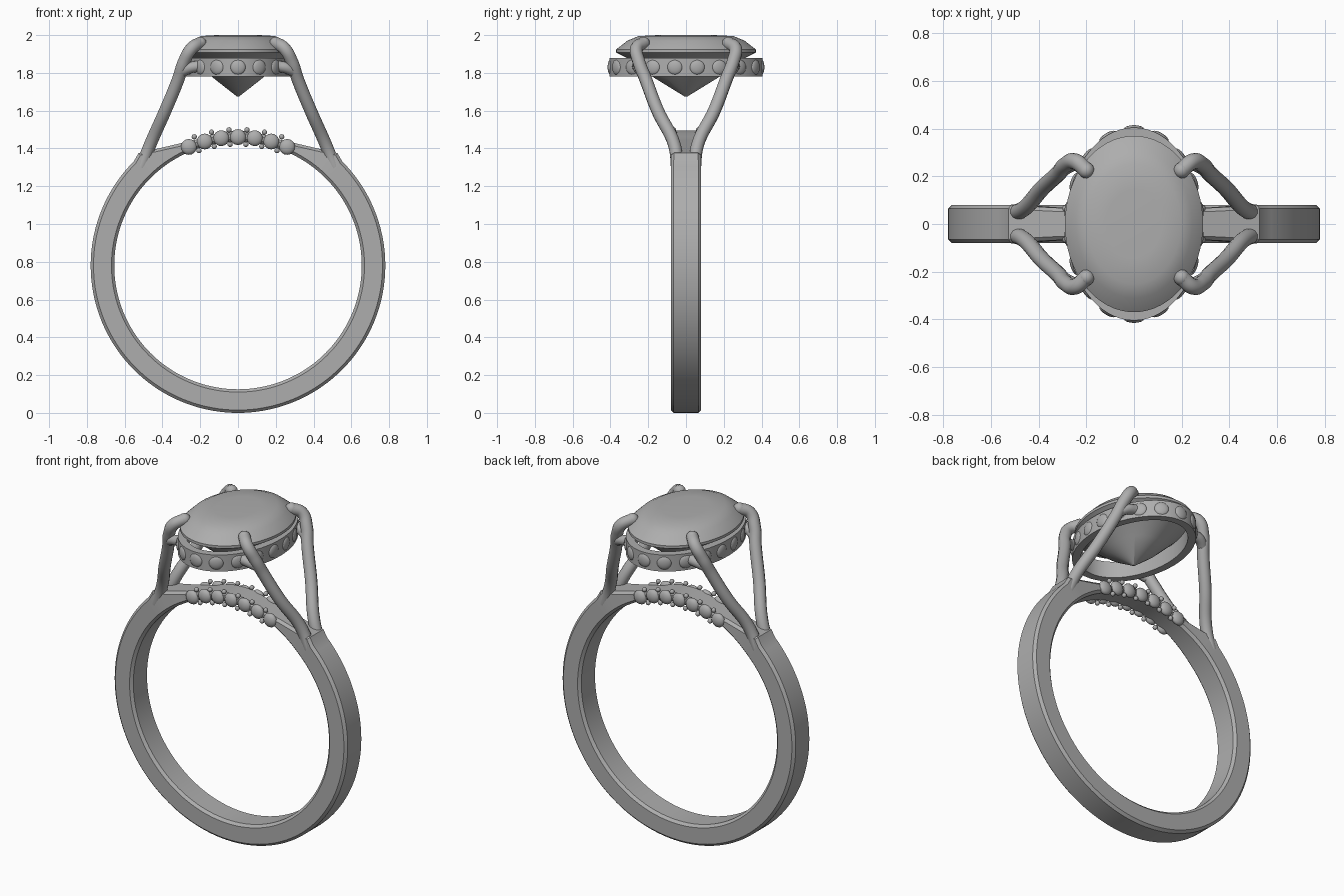
import bpy, bmesh, math
from mathutils import Vector, Matrix

cube = bpy.data.objects.get("Cube")
if cube:
    bpy.data.objects.remove(cube, do_unlink=True)

metal = bpy.data.materials.new("satin_grey")
metal.use_nodes = True
GREY = (0.42, 0.42, 0.42, 1)
metal.diffuse_color = GREY
metal.node_tree.nodes["Principled BSDF"].inputs["Base Color"].default_value = GREY


def finish(ob, angle=30):
    ob.data.materials.clear()
    ob.data.materials.append(metal)
    bpy.ops.object.select_all(action='DESELECT')
    ob.select_set(True)
    bpy.context.view_layer.objects.active = ob
    bpy.ops.object.shade_smooth_by_angle(angle=math.radians(angle))
    return ob


def from_bmesh(name, bm, angle=30):
    bmesh.ops.recalc_face_normals(bm, faces=bm.faces)
    me = bpy.data.meshes.new(name)
    bm.to_mesh(me)
    bm.free()
    ob = bpy.data.objects.new(name, me)
    bpy.context.collection.objects.link(ob)
    return finish(ob, angle)


def skin(bm, loops, close_rows):
    """Join equal-length rows of points with quads; each row is a closed loop."""
    rows = [[bm.verts.new(p) for p in loop] for loop in loops]
    n = len(rows[0])
    for i in range(len(rows) if close_rows else len(rows) - 1):
        a, b = rows[i], rows[(i + 1) % len(rows)]
        for j in range(n):
            k = (j + 1) % n
            bm.faces.new((a[j], a[k], b[k], b[j]))
    return rows


def add_bead(bm, pos, radius, normal=(0, 0, 1), depth=None, segs=16):
    """Round stone, flattened along its normal."""
    turn = Vector((0, 0, 1)).rotation_difference(Vector(normal)).to_matrix().to_4x4()
    size = Matrix.Diagonal((radius, radius, depth or radius, 1))
    bmesh.ops.create_uvsphere(bm, u_segments=segs, v_segments=segs // 2 + 2, radius=1,
                              matrix=Matrix.Translation(pos) @ turn @ size)


# Finger band with a lowered bridge across the top
CZ, R_OUT, R_IN, CH = 0.78, 0.78, 0.655, 0.015
CREST = [(0, 1.495), (0.06, 1.492), (0.12, 1.479), (0.2, 1.452), (0.54, 1.372)]


def crest_height(x):
    for (x0, z0), (x1, z1) in zip(CREST, CREST[1:]):
        if x <= x1:
            return z0 + (z1 - z0) * (x - x0) / (x1 - x0)


bm = bmesh.new()
sections = []
SEGS = 144
for i in range(SEGS):
    t = math.tau * i / SEGS
    d = Vector((math.sin(t), 0, math.cos(t)))
    c = Vector((0, 0, CZ))
    outer = c + d * R_OUT
    w = 0.08
    if d.z > 0 and abs(outer.x) < 0.54:
        outer.z = crest_height(abs(outer.x))
        w = 0.068 + 0.012 * max(0, (abs(outer.x) - 0.34) / 0.2)
    inner = c + d * R_IN
    section = []
    for p, y in ((inner, -w + CH), (inner + d * CH, -w), (outer - d * CH, -w), (outer, -w + CH),
                 (outer, w - CH), (outer - d * CH, w), (inner + d * CH, w), (inner, w - CH)):
        section.append((p.x, y, p.z))
    sections.append(section)
skin(bm, sections, True)
from_bmesh("band", bm)

# Stones and tiny grains on both faces of the bridge
stones, grains = bmesh.new(), bmesh.new()
STEP = 0.131
for side in (-1, 1):
    for i in range(-3, 4):
        a = i * STEP
        add_bead(stones, (0.68 * math.sin(a), side * 0.064, CZ + 0.68 * math.cos(a)),
                 0.042, (0, side, 0), 0.024)
    for i in range(-3, 3):
        a = (i + 0.5) * STEP
        for r in (0.643, 0.72):
            add_bead(grains, (r * math.sin(a), side * 0.066, CZ + r * math.cos(a)), 0.014, segs=8)
from_bmesh("bridge_stones", stones, 60)
from_bmesh("bridge_grains", grains, 60)


# Oval centre stone
def oval(rx, ry, z, n=64):
    return [(rx * math.cos(math.tau * k / n), ry * math.sin(math.tau * k / n), z) for k in range(n)]


bm = bmesh.new()
profile = [(0.02, 1.675), (0.46, 1.775), (0.82, 1.875), (1, 1.908), (1, 1.924),
           (0.84, 1.97), (0.68, 1.995), (0.4, 2.0)]
rows = skin(bm, [oval(0.29 * s, 0.37 * s, z) for s, z in profile], False)
bm.faces.new(rows[0])
bm.faces.new(rows[-1])
from_bmesh("centre_stone", bm, 35)

# Oval gallery rail under the stone
RX, RY, Z_LOW, Z_HIGH = 0.285, 0.405, 1.78, 1.88
bm = bmesh.new()
skin(bm, [oval(RX, RY, Z_LOW), oval(RX, RY, Z_HIGH),
          oval(RX - 0.045, RY - 0.045, Z_HIGH), oval(RX - 0.045, RY - 0.045, Z_LOW)], True)
from_bmesh("gallery_rail", bm)

# Rail stones spaced evenly along the oval
bm = bmesh.new()
fine = oval(RX, RY, 1.83, 720)
fine = fine[540:] + fine[:540]
lengths = [0]
for p, q in zip(fine, fine[1:] + fine[:1]):
    lengths.append(lengths[-1] + math.dist(p, q))
COUNT = 18
for i in range(COUNT):
    goal = lengths[-1] * i / COUNT
    x, y, z = fine[min(range(720), key=lambda k: abs(lengths[k] - goal))]
    n = Vector((x / RX ** 2, y / RY ** 2, 0)).normalized()
    add_bead(bm, Vector((x, y, z)) - n * 0.006, 0.041, n, 0.016)
from_bmesh("rail_stones", bm, 60)


# Four claws, each with a short peg to the rail
def tube(name, points, radius):
    cu = bpy.data.curves.new(name, 'CURVE')
    cu.dimensions = '3D'
    cu.bevel_depth = radius
    cu.bevel_resolution = 4
    cu.resolution_u = 8
    cu.use_fill_caps = True
    sp = cu.splines.new('BEZIER')
    sp.bezier_points.add(len(points) - 1)
    for bp, p in zip(sp.bezier_points, points):
        bp.co = p
        bp.handle_left_type = bp.handle_right_type = 'AUTO'
    ob = bpy.data.objects.new(name, cu)
    bpy.context.collection.objects.link(ob)
    bpy.ops.object.select_all(action='DESELECT')
    ob.select_set(True)
    bpy.context.view_layer.objects.active = ob
    bpy.ops.object.convert(target='MESH')
    finish(bpy.context.view_layer.objects.active, 40)
    bm = bmesh.new()
    add_bead(bm, points[-1], radius)
    from_bmesh(name + "_tip", bm, 60)


CLAW = [(0.52, 0.045, 1.28), (0.465, 0.062, 1.42), (0.385, 0.15, 1.6), (0.315, 0.215, 1.77),
        (0.285, 0.25, 1.86), (0.245, 0.262, 1.93), (0.2, 0.225, 1.957)]
PEG = [(0.305, 0.225, 1.8), (0.26, 0.25, 1.825), (0.215, 0.255, 1.835)]
for sx, side in ((1, "left"), (-1, "right")):
    for sy, end in ((-1, "front"), (1, "back")):
        for part, path, radius in (("claw", CLAW, 0.034), ("peg", PEG, 0.03)):
            tube(f"{end}_{side}_{part}", [(sx * x, sy * y, z) for x, y, z in path], radius)
